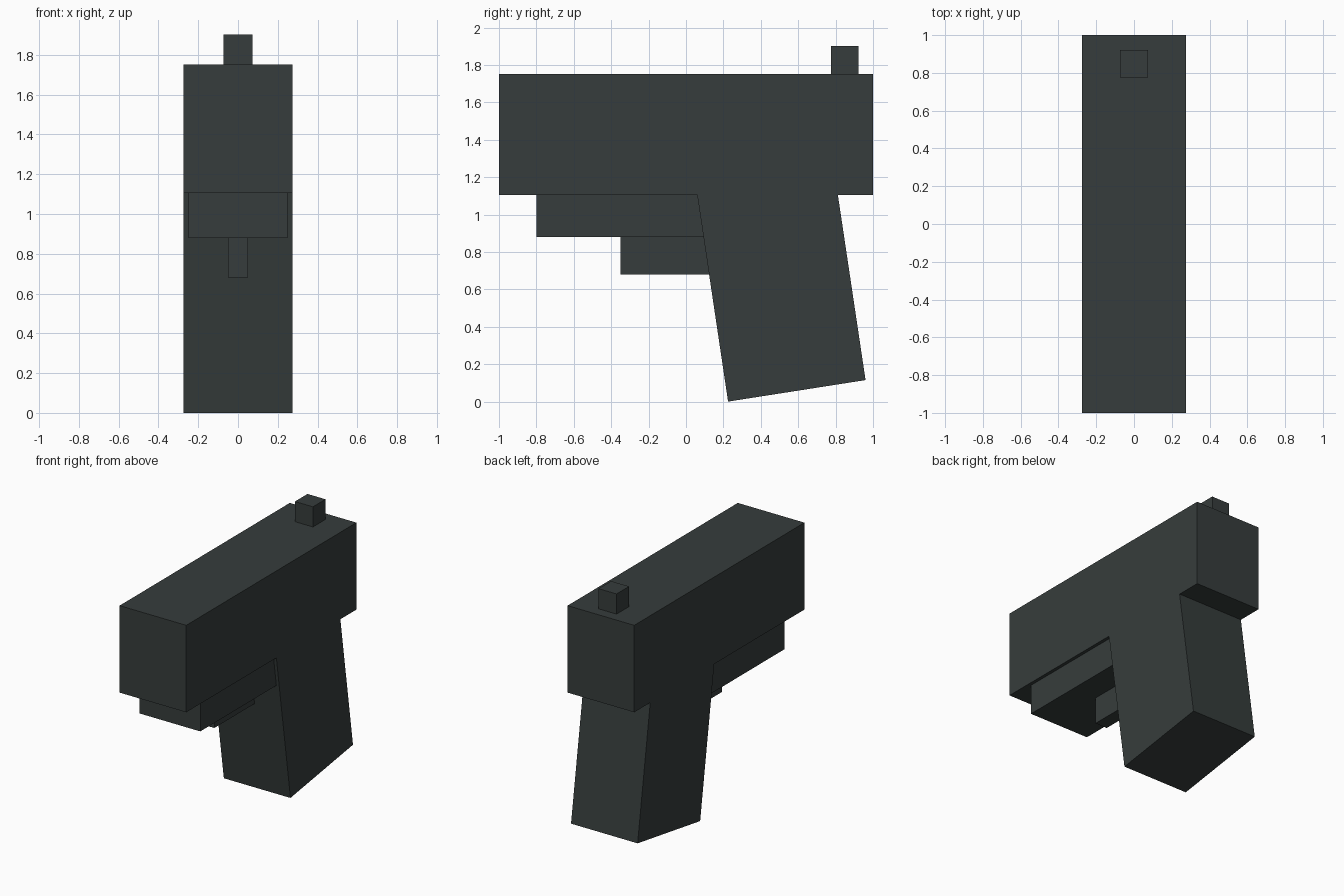
import bpy, bmesh

if "Cube" in bpy.data.objects:
    bpy.data.objects.remove(bpy.data.objects["Cube"])

mat = bpy.data.materials.new("dark_slate_grey")
mat.diffuse_color = (0.037, 0.046, 0.045, 1.0)
mat.use_nodes = True
mat.node_tree.nodes["Principled BSDF"].inputs["Base Color"].default_value = mat.diffuse_color


def extrude_profile(name, points, half_width):
    """Solid from a (y, z) outline, extruded symmetrically along x."""
    bm = bmesh.new()
    face = bm.faces.new([bm.verts.new((-half_width, y, z)) for y, z in points])
    result = bmesh.ops.extrude_face_region(bm, geom=[face])
    moved = [v for v in result["geom"] if isinstance(v, bmesh.types.BMVert)]
    bmesh.ops.translate(bm, verts=moved, vec=(2 * half_width, 0, 0))
    bmesh.ops.recalc_face_normals(bm, faces=bm.faces[:])
    mesh = bpy.data.meshes.new(name)
    bm.to_mesh(mesh)
    bm.free()
    mesh.materials.append(mat)
    obj = bpy.data.objects.new(name, mesh)
    bpy.context.collection.objects.link(obj)
    return obj


def block(name, y0, y1, z0, z1, half_width):
    return extrude_profile(name, [(y0, z0), (y1, z0), (y1, z1), (y0, z1)], half_width)


# Upper body and raked grip share flush sides, so they are one outline
extrude_profile("body_and_grip", [
    (-1.0, 1.105), (0.06, 1.105), (0.225, 0.0), (0.96, 0.115),
    (0.812, 1.105), (1.0, 1.105), (1.0, 1.752), (-1.0, 1.752)], 0.274)

# Lower rail under the body, running into the grip
block("lower_rail", -0.80, 0.13, 0.88, 1.105, 0.25)

# Trigger
block("trigger", -0.35, 0.16, 0.68, 0.88, 0.05)

# Rear sight
block("rear_sight", 0.775, 0.922, 1.752, 1.902, 0.074)
